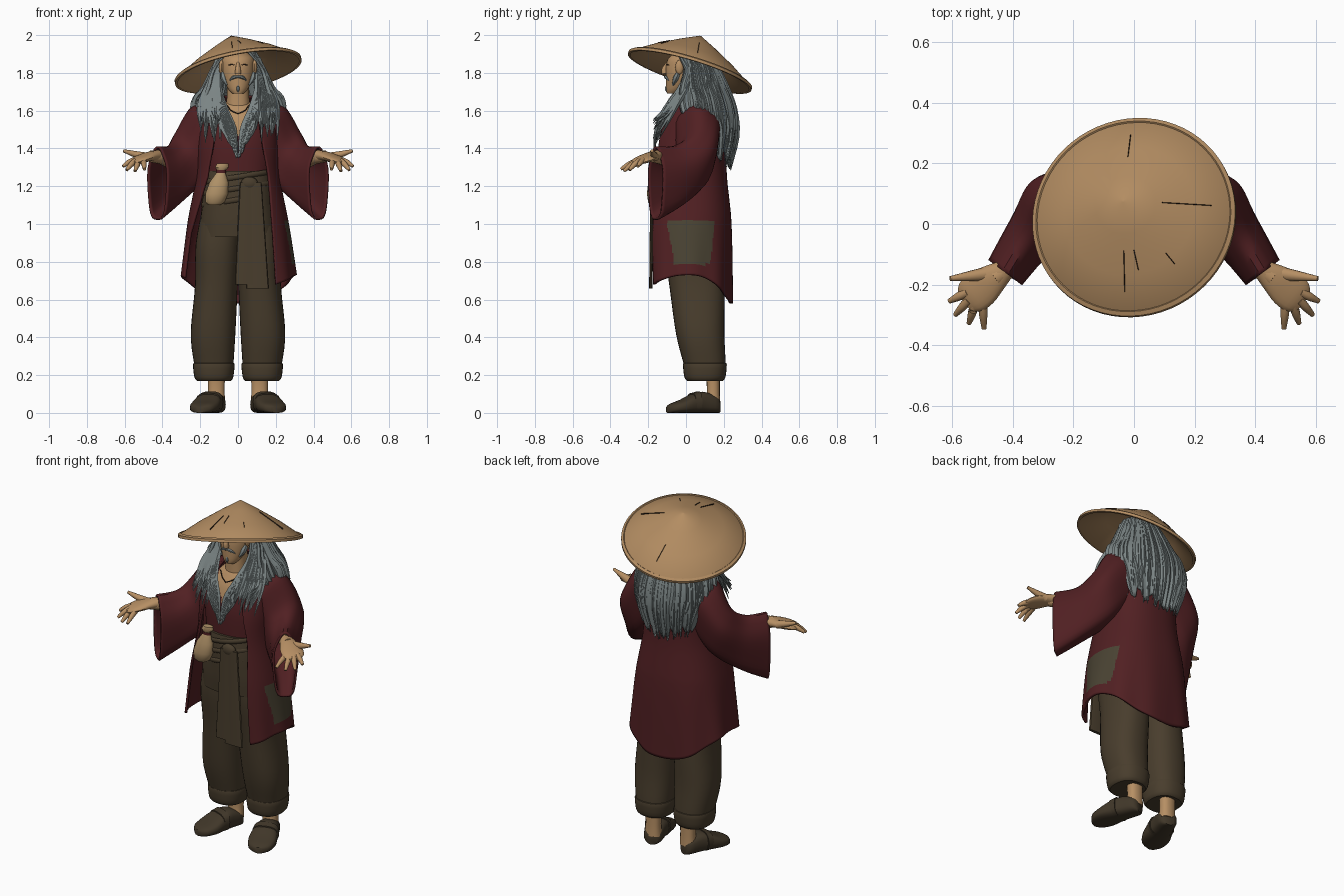
import bpy, bmesh, math, random
from mathutils import Vector as V, Matrix

if "Cube" in bpy.data.objects:
    bpy.data.objects.remove(bpy.data.objects["Cube"])

random.seed(4)
TAU = 2 * math.pi


def material(name, r, g, b):
    m = bpy.data.materials.new(name)
    m.diffuse_color = (r, g, b, 1)
    m.use_nodes = True
    m.node_tree.nodes["Principled BSDF"].inputs["Base Color"].default_value = m.diffuse_color
    return m


SKIN = material("skin", .47, .275, .127)
STRAW = material("straw", .45, .265, .122)
HAIR = material("grey_hair", .195, .23, .23)
RED = material("dark_red_cloth", .082, .0142, .0162)
BROWN = material("brown_cloth", .066, .047, .026)
SHOE = material("shoe_brown", .052, .038, .022)
PATCH = material("olive_patch", .068, .056, .033)
POUCH = material("pouch_tan", .44, .29, .14)
DARK = material("dark_line", .035, .02, .012)


def build(name, parts, mats, closed=True, caps=True, thick=0, rule=None):
    """Skin each list of rings; rule(face centre) gives the material slot."""
    bm = bmesh.new()
    for rings in parts:
        rows = [[bm.verts.new(p) for p in r] for r in rings]
        n = len(rows[0])
        for a, b in zip(rows, rows[1:]):
            for i in range(n if closed else n - 1):
                j = (i + 1) % n
                bm.faces.new((a[i], a[j], b[j], b[i]))
        if closed and caps:
            bm.faces.new(rows[0][::-1])
            bm.faces.new(rows[-1])
    bmesh.ops.recalc_face_normals(bm, faces=bm.faces)
    if rule:
        for f in bm.faces:
            f.material_index = rule(f.calc_center_median())
    me = bpy.data.meshes.new(name)
    bm.to_mesh(me)
    bm.free()
    ob = bpy.data.objects.new(name, me)
    bpy.context.collection.objects.link(ob)
    for m in mats:
        me.materials.append(m)
    if thick:
        mod = ob.modifiers.new("thickness", 'SOLIDIFY')
        mod.thickness, mod.offset = thick, 0
    return ob


def smooth_keys(keys, n):
    """Catmull-Rom samples through key tuples."""
    out, last = [], len(keys) - 1
    for k in range(last):
        p = [keys[max(0, min(last, k + d))] for d in (-1, 0, 1, 2)]
        for s in range(n + (k == last - 1)):
            t = s / n
            out.append([.5 * (2 * b + (c - a) * t + (2 * a - 5 * b + 4 * c - d) * t * t
                              + (3 * b - a - 3 * c + d) * t ** 3) for a, b, c, d in zip(*p)])
    return out


def spow(v, p):
    return math.copysign(abs(v) ** p, v)


def ellipse(c, u, v, n=24, p=1.0, ripple=0):
    c, u, v = V(c), V(u), V(v)
    return [c + (u * spow(math.cos(t), p) + v * spow(math.sin(t), p)) * (1 + ripple * math.sin(5 * t))
            for t in (TAU * i / n for i in range(n))]


def column(keys, n=5, sides=32, p=.85):
    """Rings from keys (z, centre x, half width, centre y, half depth)."""
    return [ellipse((x, y, z), (a, 0, 0), (0, b, 0), sides, p) for z, x, a, y, b in smooth_keys(keys, n)]


def tube(pts, radii, n=6, flat=1.0, steps=4):
    ks = smooth_keys([(*p, r) for p, r in zip(pts, radii)], steps)
    rings = []
    for i, k in enumerate(ks):
        d = (V(ks[min(i + 1, len(ks) - 1)][:3]) - V(ks[max(i - 1, 0)][:3])).normalized()
        u = d.cross(V((0, 1, 0)) if abs(d.y) < .8 else V((1, 0, 0))).normalized()
        rings.append(ellipse(k[:3], u * k[3], d.cross(u) * k[3] * flat, n))
    return rings


def blob(c, r, n=20, rows=12):
    return [ellipse((c[0], c[1], c[2] - r[2] * math.cos(a)), (r[0] * math.sin(a), 0, 0),
                    (0, r[1] * math.sin(a), 0), n)
            for a in (math.pi * (.03 + .94 * i / rows) for i in range(rows + 1))]


def open_sheet(keys, n, cols, p, bend, widen=0):
    """Front-open wrap from keys (z, half width, centre y, half depth, opening half width).
    widen swings the low right front edge back by that angle."""
    rows = []
    for z, a, cy, b, gap in smooth_keys(keys, n):
        t0 = math.asin(min(.999, max(.01, gap / a)) ** (1 / p))
        t1 = TAU - t0 - widen * max(0, min(1, (1.25 - z) / .3))
        row = []
        for i in range(cols + 1):
            t = t0 + (t1 - t0) * i / cols
            dz, k = bend(z, t, i)
            row.append(V((a * k * spow(math.sin(t), p), cy - b * k * spow(math.cos(t), p), z + dz)))
        rows.append(row)
    return rows


# Tilted straw hat: double-sided cone, rim hoop and cracks
tilt = V((0, 0, 1)).rotation_difference(V((-.2, .3, 1))).to_matrix().to_4x4()
hat_frame = Matrix.Translation((0, .022, 1.815)) @ tilt
cone = [(.004, .192), (.1, .143), (.22, .076), (.335, .0), (.34, -.008), (.326, -.008), (.2, .067), (.004, .172)]
hat = build("hat", [[ellipse((0, 0, z), (r, 0, 0), (0, r, 0), 64) for r, z in cone]], [STRAW])
hoop = build("hat_rim", [[ellipse((0, 0, z), (r, 0, 0), (0, r, 0), 64)
             for r, z in ((.324, .008), (.328, .012), (.341, .004), (.341, -.011), (.327, -.011))]], [STRAW], caps=False)
cracks = []
for ang, r0, r1 in ((92, .18, .27), (4, .12, .27), (-93, .15, .27), (-80, .15, .21), (-50, .2, .24)):
    d = V((math.cos(math.radians(ang)), math.sin(math.radians(ang)), 0))
    s = V((-d.y, d.x, 0)) * .0013
    cracks.append([ellipse(d * r + V((0, 0, .2 - .56 * r)), s, (0, 0, .004), 4) for r in (r0, r1)])
crack = build("hat_cracks", cracks, [DARK])
for ob in (hat, hoop, crack):
    ob.data.transform(hat_frame)

# Head, nose, ears and neck
build("head", [column([(1.69, 0, .03, -.07, .03), (1.715, 0, .052, -.055, .05), (1.77, 0, .078, -.025, .082),
                       (1.83, 0, .087, -.01, .097), (1.88, 0, .082, 0, .092), (1.915, 0, .04, .01, .05)], 4, 28, 1)], [SKIN])
build("nose", [tube([(0, -.095, 1.855), (0, -.115, 1.82), (0, -.113, 1.797)], [.008, .014, .017], 10)], [SKIN])
build("ears", [blob((s * .088, -.035, 1.83), (.014, .022, .038), 12, 8) for s in (1, -1)], [SKIN])
build("eyes", [tube([(s * .02, -.104, 1.842), (s * .035, -.1, 1.844), (s * .052, -.087, 1.84)],
                    [.002, .003, .002]) for s in (1, -1)], [DARK])
build("neck", [column([(1.52, 0, .085, 0, .08), (1.6, 0, .065, -.005, .065), (1.76, 0, .055, -.015, .055)])], [SKIN])
build("necklace", [tube([(s * .06, -.08, 1.63), (s * .035, -.1, 1.60), (0, -.118, 1.585)], [.003] * 3) for s in (1, -1)], [DARK])

# Moustache, chin tuft and sideburns
tufts = []
for s in (1, -1):
    tufts += [tube([(0, -.11, 1.78), (s * .025, -.105, 1.776), (s * .045, -.088, 1.757)], [.006, .009, .002]),
              tube([(s * .082, -.04, 1.8), (s * .075, -.055, 1.77), (s * .058, -.07, 1.735)], [.012, .016, .005])]
tufts.append(tube([(0, -.1, 1.735), (0, -.104, 1.715), (0, -.098, 1.695)], [.005, .009, .003]))
build("facial_hair", tufts, [HAIR])

# Long hair: back shell plus loose strands
jag = [random.uniform(-.06, .03) for _ in range(60)]
hair_keys = [(1.91, .085, .035, .085, .05), (1.82, .13, .045, .125, .122), (1.72, .175, .06, .155, .15),
             (1.62, .218, .078, .175, .18), (1.5, .228, .09, .175, .215), (1.34, .185, .09, .14, .183)]


def hair_bend(z, t, i):
    low = max(0, min(1, (1.55 - z) / .18))
    return low * (jag[i] + .12 * (1 + math.cos(t))), 1 + (.035 if i % 2 else -.01)


build("hair", [open_sheet(hair_keys, 5, 56, .9, hair_bend)], [HAIR], closed=False, thick=.012)
strands = []
for i in range(76):
    t = math.radians(random.uniform(80, 280))
    k, drop = random.uniform(1, 1.06), random.uniform(-.06, .03) + .12 * (1 + math.cos(t))
    pts = [(a * k * math.sin(t), cy - b * k * math.cos(t), z + drop * max(0, j - 2) / 3)
           for j, (z, a, cy, b, g) in enumerate(hair_keys)]
    strands.append(tube(pts, [.008, .011, .013, .015, .013, .002], 5, .7, 3))
for s in (1, -1):
    for i in range(18):  # locks falling over the shoulders
        f = i / 17
        end = random.uniform(1.42, 1.56)
        strands.append(tube([(s * (.09 + .02 * f), .0 + .02 * f, 1.88), (s * (.1 + .055 * f), -.02 + .04 * f, 1.75),
                             (s * (.09 + .115 * f), -.105 + .055 * f, 1.62),
                             (s * (.085 + .125 * f + random.uniform(-.02, .015)), -.175 + .03 * f, end)],
                            [.01, .014, .016, .002], 5, .7))
    for i in range(14):  # locks meeting over the chest
        f = i / 13
        strands.append(tube([(s * .095, -.03, 1.72), (s * (.065 + .04 * f), -.115, 1.61), (s * (.022 + .055 * f), -.155, 1.5),
                             (s * (.003 + .045 * f), -.17, 1.34 + .1 * f + random.uniform(-.01, .02))],
                            [.008, .013, .015, .003], 5, .7))
build("hair_strands", strands, [HAIR])

# Inner shirt with a bare V at the neck
build("shirt", [column([(1.1, 0, .17, 0, .14), (1.25, 0, .175, 0, .14), (1.42, 0, .19, .015, .155),
                        (1.54, 0, .17, .03, .145), (1.61, 0, .11, .03, .11), (1.65, 0, .06, .02, .07)], 12, 96)],
      [RED, SKIN], rule=lambda c: int(c.y < 0 and c.z > 1.45 + abs(c.x) * 1.7 and abs(c.x) < .1))


# Open coat with a dipped hem and a side patch
def coat_bend(z, t, i):
    w, c = max(0, (1.05 - z) / .32), math.cos(t)
    return w * (-.15 * max(0, -c) ** 2 - .08 * max(0, c) ** 2), 1 + .018 * w * math.sin(9 * t)


def on_patch(c):
    inset = max(0, 1.02 - c.z) * .18
    return int(c.x > 0 and .785 < c.z < 1.025 and -.1 + inset < c.y < .15 - inset * .6)


build("coat", [open_sheet([(.73, .3, .015, .225, .2), (1.0, .262, .01, .225, .18), (1.25, .215, .01, .2, .16),
                           (1.42, .21, .02, .187, .13), (1.55, .2, .045, .17, .11), (1.62, .16, .05, .135, .09),
                           (1.675, .09, .05, .085, .07)], 14, 130, .84, coat_bend, math.radians(27))],
      [RED, PATCH], closed=False, thick=.014, rule=on_patch)

# Sash, knot, hanging tails and folded waist
build("waist_wrap", [column([(.93, 0, .205, .01, .16), (1.02, 0, .2, .005, .165), (1.1, 0, .19, 0, .165)])], [BROWN])
build("sash", [column([(1.04, 0, .188, 0, .16), (1.1, 0, .19, 0, .165), (1.2, 0, .185, 0, .165), (1.28, 0, .175, 0, .155)])], [BROWN])
build("sash_folds", [[ellipse((.19 * math.sin(t), -.168 * math.cos(t), z + .03 * math.sin(t)), (0, 0, .014),
                              (.007 * math.sin(t), -.007 * math.cos(t), 0), 8)
                      for t in (math.radians(-80 + 10 * i) for i in range(17))] for z in (1.13, 1.19, 1.25)], [BROWN])
build("sash_knot", [blob((.06, -.172, 1.215), (.045, .022, .035))], [BROWN])
build("sash_tails", [[ellipse((x + dx * i, -.18 - .002 * i, 1.22 - dz * i), (.04 + .007 * i, 0, 0), (0, .009, 0), 12, .6)
                      for i in range(4)] for x, dx, dz in ((.085, .006, .187), (.05, -.002, .18))], [BROWN])

# Waist pouch with tied neck
pouch = [(1.1, .03), (1.115, .05), (1.16, .06), (1.22, .05), (1.265, .027), (1.28, .02), (1.3, .036), (1.32, .03)]
build("pouch", [[ellipse((-.125 + (z - 1.1) * .2, -.168, z), (r, 0, 0), (0, r * .65, 0), 20) for z, r in pouch]], [POUCH])
build("pouch_cord", [[ellipse((-.09, -.168, z), (.026, 0, 0), (0, .018, 0), 16) for z in (1.27, 1.285)]], [RED])

for s, side in ((1, "left"), (-1, "right")):
    # Baggy trouser leg and rolled cuff
    build(side + "_trouser_leg", [column([(1.12, s * .08, .1, .01, .13), (.9, s * .105, .118, .03, .15),
                                          (.68, s * .114, .113, .057, .146), (.42, s * .132, .118, .075, .128),
                                          (.25, s * .128, .103, .1, .11), (.2, s * .128, .095, .1, .1)])], [BROWN])
    build(side + "_cuff", [column([(.265, s * .128, .1, .1, .108), (.255, s * .128, .11, .1, .116),
                                   (.19, s * .128, .103, .1, .109), (.17, s * .128, .09, .1, .095)], 3)], [BROWN])
    # Ankle and shoe
    build(side + "_ankle", [column([(.05, s * .115, .048, .14, .042), (.12, s * .115, .044, .145, .034),
                                    (.25, s * .115, .048, .14, .04)], 3, 16)], [SKIN])
    d, w = V((s * .36, -1, 0)).normalized(), V((1, s * .36, 0)).normalized()
    shoe = []
    for f, hw, h in smooth_keys([(0, .025, .06), (.02, .05, .088), (.09, .06, .112), (.15, .072, .1),
                                 (.21, .078, .07), (.265, .062, .05), (.29, .025, .035)], 3):
        shoe.append(ellipse(V((s * .105, .175, h / 2)) + d * f, w * hw, (0, 0, h / 2), 20, .7))
    build(side + "_shoe", [shoe], [SHOE])
    build(side + "_shoe_strap", [[ellipse(V((s * .105, .175, h / 2)) + d * f, w * .072, (0, 0, h / 2), 20, .7)
                                  for f, h in ((.12, .114), (.155, .105))]], [SHOE])
    # Wide hanging sleeve: keys are centre, sideways direction and size, lean and height
    sleeve = []
    for x, y, z, ux, uy, lean, h in smooth_keys([(.1, .06, 1.5, 0, .11, .06, .11), (.175, .06, 1.475, .02, .112, .065, .135),
                                                 (.27, .045, 1.34, .045, .095, .05, .135), (.35, -.05, 1.25, .048, .065, .01, .155),
                                                 (.425, -.16, 1.21, .05, .038, 0, .19)], 6):
        sleeve.append(ellipse((s * x, y, z), (s * ux, uy, 0), (s * lean, 0, h), 30, .9, .04))
    build(side + "_sleeve", [sleeve], [RED], caps=False, thick=.012)
    # Forearm and upturned open hand
    build(side + "_forearm", [tube([(s * .34, -.05, 1.32), (s * .4, -.13, 1.35), (s * .46, -.18, 1.358)], [.04, .036, .032], 14)], [SKIN])
    palm = smooth_keys([(.425, -.15, 1.362, .034, .03), (.465, -.18, 1.358, .05, .026), (.505, -.212, 1.347, .063, .022),
                        (.54, -.242, 1.335, .058, .017), (.56, -.26, 1.325, .035, .009)], 3)
    build(side + "_palm", [[ellipse((s * x, y, z), (s * .63 * r, .78 * r, 0), (0, 0, h), 18) for x, y, z, r, h in palm]], [SKIN])
    fingers = [tube([(s * .49, -.165, 1.355), (s * .54, -.172, 1.368), (s * .607, -.18, 1.388)], [.024, .018, .008], 10)]
    for b, t in (((.55, -.225, 1.338), (.61, -.255, 1.305)), ((.545, -.25, 1.333), (.59, -.3, 1.285)),
                 ((.525, -.263, 1.331), (.545, -.328, 1.28)), ((.5, -.26, 1.333), (.495, -.345, 1.29))):
        m = (V(b) + V(t)) / 2 + V((0, 0, .004))
        fingers.append(tube([(s * p[0], p[1], p[2]) for p in (b, m, t)], [.016, .014, .008], 10))
    build(side + "_fingers", fingers, [SKIN])

# Smooth shading with sharp edges kept
bpy.ops.object.select_all(action='SELECT')
bpy.context.view_layer.objects.active = hat
bpy.ops.object.shade_smooth_by_angle(angle=math.radians(40))
